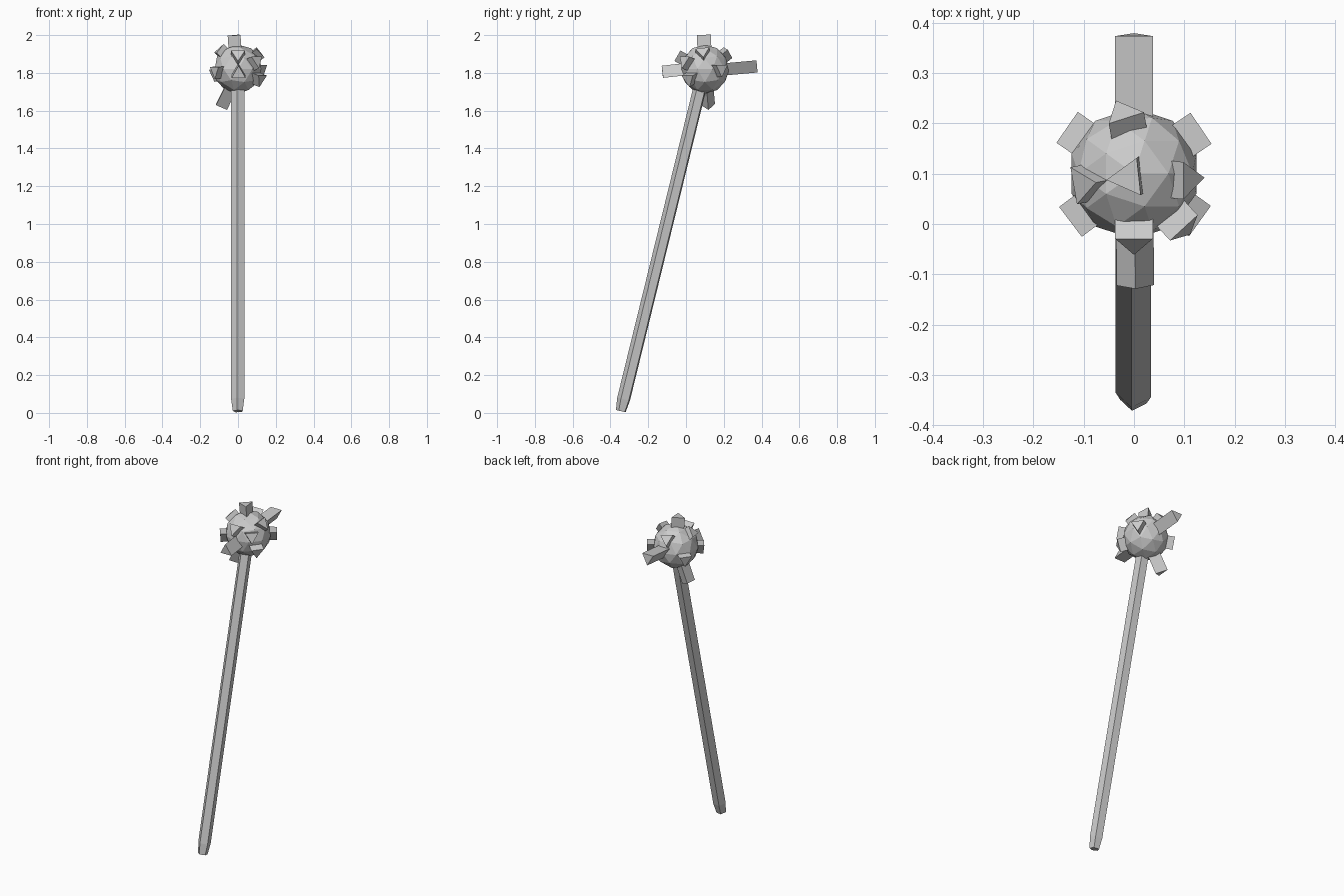
import bpy, bmesh
from math import cos, sin, pi, radians
from mathutils import Vector

if "Cube" in bpy.data.objects:
    bpy.data.objects.remove(bpy.data.objects["Cube"])

CENTER = Vector((0, 0.1, 1.82))


def make_object(name, bm):
    bmesh.ops.recalc_face_normals(bm, faces=bm.faces)
    mesh = bpy.data.meshes.new(name)
    bm.to_mesh(mesh)
    bm.free()
    obj = bpy.data.objects.new(name, mesh)
    bpy.context.collection.objects.link(obj)


def prism(name, origin, direction, rings, sides, point, turn=0.0):
    """Prism along direction; rings = (distance, radius); first corner faces point."""
    axis = Vector(direction).normalized()
    u = Vector(point)
    u = (u - axis * u.dot(axis)).normalized()
    v = axis.cross(u)
    bm = bmesh.new()
    loops = []
    for dist, r in rings:
        c = origin + axis * dist
        loops.append([bm.verts.new(c + r * (u * cos(turn + 2 * pi * i / sides)
                                            + v * sin(turn + 2 * pi * i / sides)))
                      for i in range(sides)])
    for a, b in zip(loops, loops[1:]):
        for i in range(sides):
            j = (i + 1) % sides
            bm.faces.new((a[i], a[j], b[j], b[i]))
    bm.faces.new(loops[0][::-1])
    bm.faces.new(loops[-1])
    make_object(name, bm)


# Five-sided leaning shaft, tapered at the foot
foot = Vector((0, -0.344, 0.009))
shaft = CENTER - foot
prism("shaft", foot, shaft, [(0, 0.028), (0.065, 0.037), (shaft.length - 0.06, 0.037)],
      5, (0, -1, 0), radians(-8))

# Faceted ball head
bm = bmesh.new()
bmesh.ops.create_icosphere(bm, subdivisions=2, radius=0.13)
bmesh.ops.translate(bm, verts=bm.verts, vec=CENTER)
make_object("head", bm)

# Triangular studs: name, tip offset from the head centre, direction of the ridge
UP, DOWN = (0, 0, 1), (0, 0, -1)
studs = [
    ("top_stud", (-0.012, -0.008, 0.18), (0.4, 0.9, 0)),
    ("back_spike", (0, 0.275, 0.025), DOWN),
    ("front_spike", (0.003, -0.224, -0.025), UP),
    ("lower_left_spike", (-0.097, 0.017, -0.197), (1, 0, 0)),
    ("upper_front_stud", (0, -0.14, 0.08), DOWN),
    ("upper_back_stud", (-0.022, 0.122, 0.092), (-0.25, 0.2, -1)),
    ("upper_left_stud", (-0.105, -0.022, 0.102), (0.7, 0.1, 0.7)),
    ("upper_right_stud", (0.112, -0.012, 0.095), (-0.4, 0.8, 0.4)),
    ("front_right_stud", (0.103, -0.112, 0.045), DOWN),
    ("back_right_stud", (0.133, 0.09, 0.0), DOWN),
    ("back_left_stud", (-0.13, 0.09, -0.025), DOWN),
    ("front_left_stud", (-0.125, -0.095, -0.01), DOWN),
    ("lower_right_stud", (0.125, -0.09, -0.055), DOWN),
]
for name, tip, ridge in studs:
    prism(name, CENTER, tip, [(0.05, 0.043), (Vector(tip).length, 0.043)], 3, ridge)
